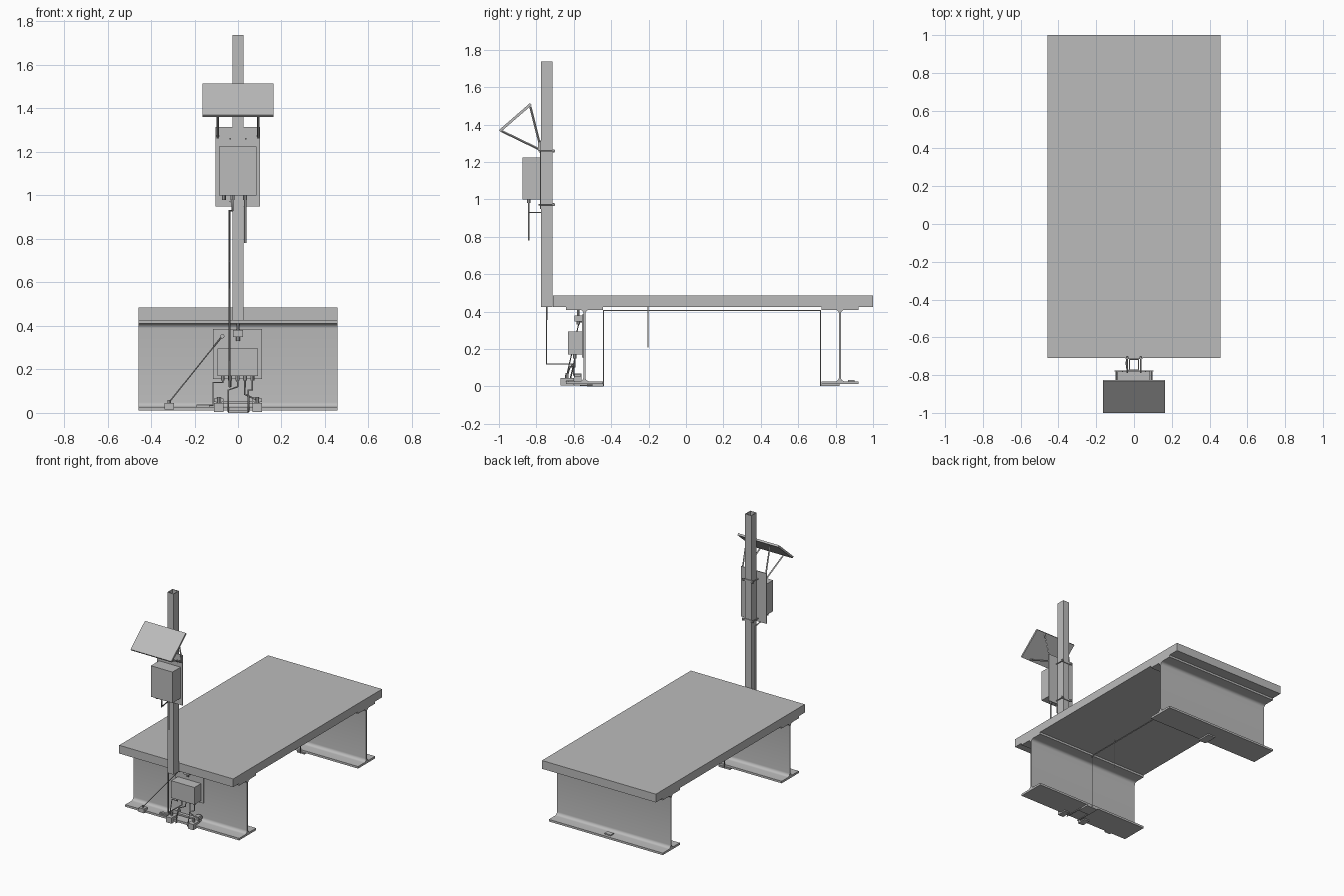
import bpy, bmesh, math
from mathutils import Vector

cube = bpy.data.objects.get("Cube")
if cube:
    bpy.data.objects.remove(cube)

grey = bpy.data.materials.new("plain_grey")
grey.use_nodes = True
colour = (0.5, 0.5, 0.5, 1)
grey.diffuse_color = colour
grey.node_tree.nodes["Principled BSDF"].inputs["Base Color"].default_value = colour


def finish(name, bm, smooth=False):
    bmesh.ops.recalc_face_normals(bm, faces=bm.faces)
    mesh = bpy.data.meshes.new(name)
    bm.to_mesh(mesh)
    bm.free()
    mesh.materials.append(grey)
    obj = bpy.data.objects.new(name, mesh)
    bpy.context.collection.objects.link(obj)
    if smooth:
        bpy.ops.object.select_all(action='DESELECT')
        obj.select_set(True)
        bpy.context.view_layer.objects.active = obj
        bpy.ops.object.shade_smooth_by_angle(angle=math.radians(35))
    return obj


def box(name, x, y, z):
    """Box from (low, high) pairs on each axis."""
    bm = bmesh.new()
    bmesh.ops.create_cube(bm, size=1)
    for v in bm.verts:
        v.co = [r[0] if c < 0 else r[1] for c, r in zip(v.co, (x, y, z))]
    return finish(name, bm)


def rod(name, a, b, radius, sides=8):
    a, b = Vector(a), Vector(b)
    bm = bmesh.new()
    bmesh.ops.create_cone(bm, cap_ends=True, segments=sides, radius1=radius,
                          radius2=radius, depth=(b - a).length)
    turn = (b - a).to_track_quat('Z', 'Y')
    for v in bm.verts:
        v.co = turn @ v.co + (a + b) / 2
    return finish(name, bm, True)


def cable(name, points, radius=0.004):
    curve = bpy.data.curves.new(name, 'CURVE')
    curve.dimensions = '3D'
    curve.bevel_depth = radius
    curve.bevel_resolution = 1
    curve.use_fill_caps = True
    line = curve.splines.new('POLY')
    line.points.add(len(points) - 1)
    for p, co in zip(line.points, points):
        p.co = (*co, 1)
    curve.materials.append(grey)
    obj = bpy.data.objects.new(name, curve)
    bpy.context.collection.objects.link(obj)


def beam(name, yc, half=0.458):
    """Rolled I section with filleted roots, running along x."""
    flange, web, r, lo, hi, t = 0.098, 0.005, 0.022, 0.012, 0.425, 0.015
    quarter = [(flange, lo), (flange, lo + t)]
    for i in range(7):
        a = math.pi / 2 * i / 6
        quarter.append((web + r - r * math.sin(a), lo + t + r - r * math.cos(a)))
    right = quarter + [(y, lo + hi - z) for y, z in reversed(quarter)]
    outline = right + [(-y, z) for y, z in reversed(right)]
    bm = bmesh.new()
    face = bm.faces.new([bm.verts.new((-half, yc + y, z)) for y, z in outline])
    ext = bmesh.ops.extrude_face_region(bm, geom=[face])
    moved = [g for g in ext["geom"] if isinstance(g, bmesh.types.BMVert)]
    bmesh.ops.translate(bm, verts=moved, vec=(2 * half, 0, 0))
    return finish(name, bm, True)


# Deck and its two supporting beams
box("deck_slab", (-0.458, 0.458), (-0.71, 1), (0.425, 0.485))
beam("front_beam", -0.543)
beam("rear_beam", 0.823)

# Hollow square post, built as a loop of wall faces
bm = bmesh.new()
rings = []
for inset, z in ((0, 0.425), (0, 1.738), (0.005, 1.738), (0.005, 0.425)):
    x, y = 0.026 - inset, 0.03 - inset
    rings.append([bm.verts.new((sx * x, -0.745 + sy * y, z))
                  for sx, sy in ((-1, -1), (1, -1), (1, 1), (-1, 1))])
for k in range(4):
    a, b = rings[k], rings[(k + 1) % 4]
    for i in range(4):
        j = (i + 1) % 4
        bm.faces.new((a[i], a[j], b[j], b[i]))
finish("post", bm)

# Upper cabinet on its backing plate
box("upper_plate", (-0.104, 0.102), (-0.781, -0.775), (0.95, 1.315))
box("upper_cabinet", (-0.088, 0.086), (-0.875, -0.781), (1.0, 1.225))
for z in (0.972, 1.26):
    box("clamp_strap", (-0.045, 0.045), (-0.715, -0.709), (z - 0.008, z + 0.008))
    for x in (-0.036, 0.036):
        rod("clamp_bolt", (x, -0.788, z), (x, -0.7, z), 0.004)
        rod("clamp_nut", (x, -0.709, z), (x, -0.702, z), 0.008, 6)
for x in (-0.06, 0.06):
    for z in (1.25, 1.27):
        rod("plate_screw", (x, -0.784, z), (x, -0.78, z), 0.003)
for x in (-0.065, -0.025, 0.033):
    rod("upper_gland", (x, -0.84, 0.98), (x, -0.84, 1.0), 0.009)

# Tilted solar panel and its side struts
panel = box("solar_panel", (-0.164, 0.164), (-0.11, 0.11), (-0.007, 0.007))
panel.rotation_euler.x = math.radians(41)
panel.location = (0, -0.9125, 1.4375)
for s in (-1, 1):
    x = s * 0.093
    rod("lower_strut", (x, -0.985, 1.365), (x, -0.783, 1.267), 0.006, 4)
    rod("upper_strut", (x, -0.832, 1.495), (x, -0.783, 1.3), 0.006, 4)
    box("strut_foot", (x - 0.006, x + 0.006), (-0.79, -0.781), (1.262, 1.308))

# Lower cabinet on the front beam
box("lower_plate", (-0.115, 0.11), (-0.556, -0.548), (0.155, 0.385))
box("lower_cabinet", (-0.095, 0.092), (-0.632, -0.556), (0.17, 0.295))
for x in (-0.07, -0.036, -0.002, 0.032, 0.066):
    rod("lower_gland", (x, -0.594, 0.15), (x, -0.594, 0.17), 0.009)
box("junction_box", (-0.022, 0.022), (-0.595, -0.556), (0.348, 0.38))
rod("junction_gland", (0, -0.577, 0.33), (0, -0.577, 0.348), 0.009)
rod("junction_cap", (0, -0.577, 0.38), (0, -0.577, 0.41), 0.007)

# Clamps gripping the front flange
for s in (-1, 1):
    x = s * 0.088
    wide, slim = (x - 0.022, x + 0.022), (x - 0.012, x + 0.012)
    box("clamp_lower_jaw", wide, (-0.665, -0.6), (0.004, 0.012))
    box("clamp_back", wide, (-0.67, -0.642), (0.004, 0.045))
    box("clamp_upper_jaw", wide, (-0.665, -0.6), (0.03, 0.045))
    rod("clamp_screw", (x, -0.635, 0.045), (x, -0.635, 0.072), 0.008)
    box("transducer", slim, (-0.6, -0.56), (0.027, 0.07))
    box("transducer_cap", wide, (-0.597, -0.565), (0.05, 0.066))
box("clamp_bridge", (-0.066, 0.066), (-0.6, -0.575), (0.042, 0.054))

# Small sensors on and under the flanges
box("tilt_sensor", (-0.338, -0.294), (-0.66, -0.62), (0.015, 0.045))
rod("tilt_sensor_eye", (-0.316, -0.64, 0.045), (-0.316, -0.64, 0.06), 0.008)
box("strain_sensor", (-0.19, -0.13), (-0.63, -0.6), (0.027, 0.035))
box("front_under_sensor", (-0.045, 0.045), (-0.53, -0.44), (0, 0.012))
box("rear_under_sensor", (-0.03, 0.03), (0.72, 0.82), (0.002, 0.012))
box("rear_top_sensor", (-0.025, 0.025), (0.865, 0.9), (0.027, 0.035))

# Cable runs
cable("post_conduit", [(-0.025, -0.84, 0.98), (-0.025, -0.84, 0.93),
                       (-0.039, -0.745, 0.93), (-0.039, -0.745, 0.12),
                       (-0.036, -0.594, 0.12), (-0.036, -0.594, 0.155)], 0.005)
cable("hanging_cable", [(0.033, -0.84, 0.99), (0.033, -0.84, 0.78)], 0.005)
cable("tilt_cable", [(-0.316, -0.64, 0.05), (-0.075, -0.57, 0.35)], 0.003)
rod("tilt_anchor", (-0.072, -0.58, 0.352), (-0.072, -0.55, 0.352), 0.01)
cable("strain_cable", [(-0.07, -0.594, 0.155), (-0.07, -0.594, 0.14),
                       (-0.115, -0.594, 0.14), (-0.115, -0.62, 0.035),
                       (-0.19, -0.62, 0.035)])
cable("right_cable", [(0.066, -0.594, 0.155), (0.066, -0.594, 0.105),
                      (0.048, -0.62, 0.105), (0.048, -0.648, 0.008),
                      (0.048, -0.5, 0.006)])
cable("left_cable", [(-0.002, -0.594, 0.155), (-0.002, -0.6, 0.12),
                     (-0.045, -0.62, 0.105), (-0.045, -0.648, 0.008),
                     (-0.045, -0.5, 0.006)])
cable("middle_cable", [(0.032, -0.594, 0.155), (0.032, -0.6, 0.085),
                       (0.088, -0.6, 0.06)])
cable("deck_cable", [(0, -0.5, 0.006), (0, -0.441, 0.006), (0, -0.441, 0.405),
                     (0, 0.718, 0.405), (0, 0.718, 0.006), (0, 0.8, 0.006)])
cable("deck_drop", [(0, -0.203, 0.425), (0, -0.203, 0.208)], 0.003)
